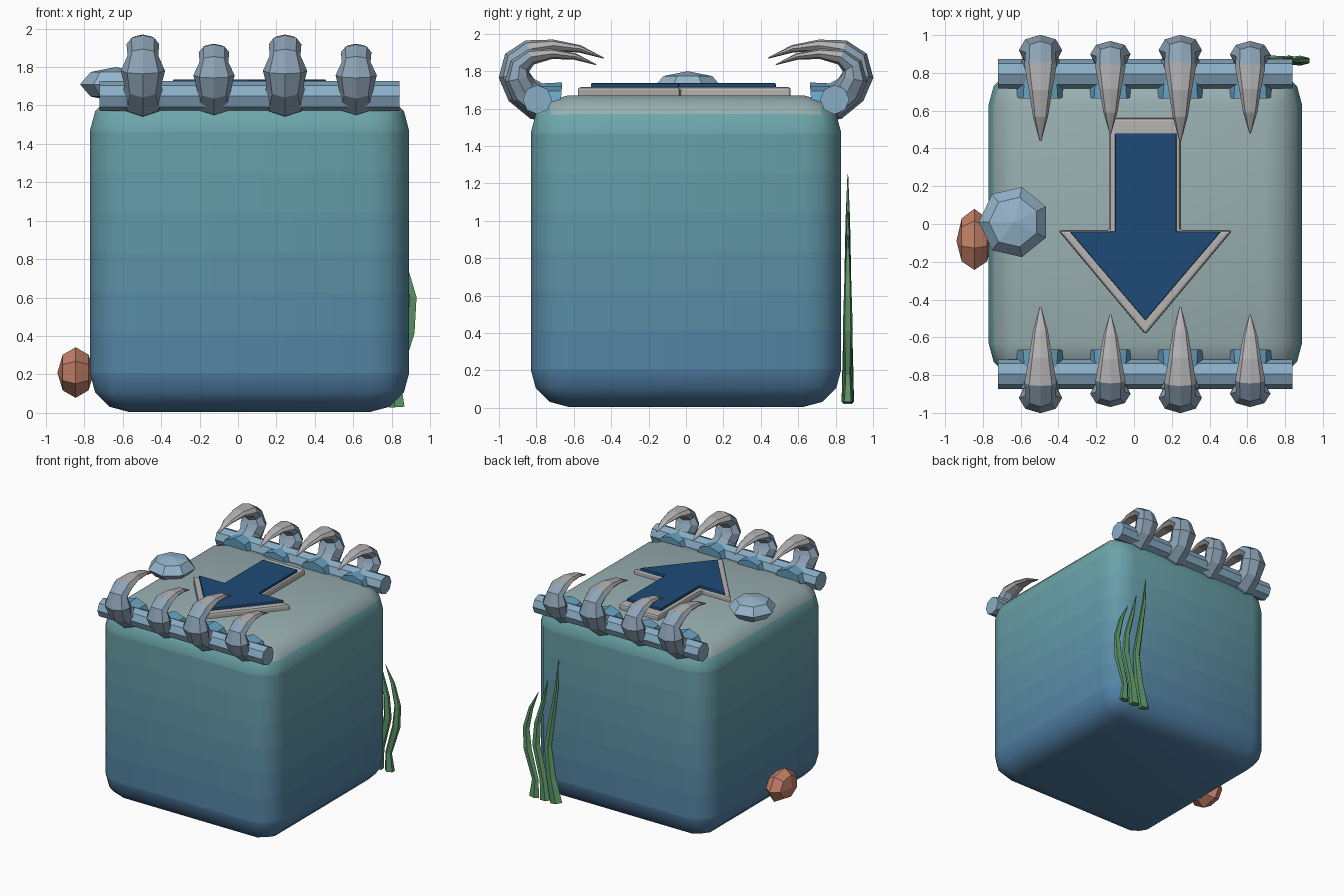
import bpy, bmesh
from math import sin, cos, pi
from mathutils import Vector, Matrix

if "Cube" in bpy.data.objects:
    bpy.data.objects.remove(bpy.data.objects["Cube"])


def mat(name, rgb):
    m = bpy.data.materials.new(name)
    m.diffuse_color = (*rgb, 1)
    m.use_nodes = True
    m.node_tree.nodes["Principled BSDF"].inputs["Base Color"].default_value = m.diffuse_color
    return m


def mix(a, b, t):
    return tuple(p + (q - p) * t for p, q in zip(a, b))


def finish(bm, name, mats, smooth=False):
    bmesh.ops.recalc_face_normals(bm, faces=bm.faces)
    me = bpy.data.meshes.new(name)
    bm.to_mesh(me)
    bm.free()
    for m in mats:
        me.materials.append(m)
    for p in me.polygons:
        p.use_smooth = smooth
    ob = bpy.data.objects.new(name, me)
    bpy.context.collection.objects.link(ob)
    return ob


def tube(name, centres, half, side_axis, sides, mats, ring_mats=None):
    """Capped tube through centres; half = (in-plane radius, side radius) per ring."""
    bm = bmesh.new()
    c = [Vector(p) for p in centres]
    b = Vector(side_axis)
    rings = []
    for i, p in enumerate(c):
        t = (c[min(i + 1, len(c) - 1)] - c[max(i - 1, 0)]).normalized()
        n = t.cross(b)
        r, w = half[i]
        rings.append([bm.verts.new(p + n * r * cos(2 * pi * k / sides) + b * w * sin(2 * pi * k / sides))
                      for k in range(sides)])
    for i in range(len(rings) - 1):
        for k in range(sides):
            j = (k + 1) % sides
            f = bm.faces.new((rings[i][k], rings[i][j], rings[i + 1][j], rings[i + 1][k]))
            f.material_index = ring_mats[i] if ring_mats else 0
    bm.faces.new(rings[0])
    f = bm.faces.new(rings[-1])
    f.material_index = ring_mats[-1] if ring_mats else 0
    return finish(bm, name, mats)


def plate(name, outline, z0, z1, bevel, m):
    bm = bmesh.new()
    f = bm.faces.new([bm.verts.new((x, y, z0)) for x, y in outline])
    up = bmesh.ops.extrude_face_region(bm, geom=[f])
    vs = [v for v in up["geom"] if isinstance(v, bmesh.types.BMVert)]
    bmesh.ops.translate(bm, verts=vs, vec=(0, 0, z1 - z0))
    ob = finish(bm, name, [m])
    mod = ob.modifiers.new("bevel", "BEVEL")
    mod.width, mod.segments = bevel, 2
    return ob


def pebble(name, loc, size, rot, m):
    bm = bmesh.new()
    bmesh.ops.create_uvsphere(bm, u_segments=7, v_segments=4, radius=1,
                              matrix=Matrix.Translation(loc) @ Matrix.Diagonal((*size, 1)) @ rot)
    return finish(bm, name, [m])


# Colours
low, high = (.08, .21, .37), (.15, .38, .40)
BANDS = 8
body_mats = [mat(f"body_{i}", mix(low, high, i / (BANDS - 1))) for i in range(BANDS)]
body_mats.append(mat("body_top", (.32, .43, .44)))
base_blue = mat("claw_base", (.14, .36, .54))
claw_blue = mat("claw_mid", (.27, .37, .47))
claw_grey = mat("claw_tip", (.45, .45, .46))
rail_blue = mat("rail", (.25, .42, .56))
navy = mat("navy", (.013, .07, .18))
border_grey = mat("border", (.47, .46, .45))
shell_blue = mat("shell_blue", (.30, .46, .60))
orange = mat("coral", (.55, .22, .14))
green = mat("weed", (.11, .31, .14))

# Rounded body block, sliced into bands for the vertical colour fade
bm = bmesh.new()
bmesh.ops.create_cube(bm, size=1, matrix=Matrix.Translation((.06, 0, .838)) @ Matrix.Diagonal((1.66, 1.66, 1.665, 1)))
bmesh.ops.bevel(bm, geom=bm.edges[:], offset=.2, segments=3, profile=.5, affect="EDGES")
for i in range(1, BANDS):
    bmesh.ops.bisect_plane(bm, geom=bm.verts[:] + bm.edges[:] + bm.faces[:],
                           plane_co=(0, 0, 1.67 * i / BANDS), plane_no=(0, 0, 1))
bm.normal_update()
for f in bm.faces:
    z = f.calc_center_median().z
    f.material_index = BANDS if f.normal.z > .6 else min(BANDS - 1, int(z / 1.67 * BANDS))
finish(bm, "body_block", body_mats, True)

# Arrow on top: bevelled border with an inset panel
plate("arrow_border", [(-.13, .56), (-.13, -.035), (-.4, -.035), (.06, -.585), (.52, -.035), (.245, -.035), (.245, .56)],
      1.655, 1.715, .015, border_grey)
plate("arrow_panel", [(-.1, .48), (-.1, -.04), (-.34, -.04), (.06, -.51), (.46, -.04), (.225, -.04), (.225, .48)],
      1.69, 1.736, .005, navy)

# Claw profile: outward y, z, in-plane radius, side radius
CLAW = [(.67, 1.63, .11, .13), (.80, 1.64, .10, .12), (.88, 1.70, .09, .095), (.92, 1.78, .083, .115),
        (.91, 1.86, .066, .08), (.84, 1.918, .05, .085), (.71, 1.937, .032, .062),
        (.57, 1.92, .02, .04), (.44, 1.87, .003, .005)]
PIVOT_Y, PIVOT_Z = .75, 1.60

for s, row in ((-1, "front"), (1, "back")):
    # Rail along the edge
    tube(f"{row}_rail", [(-.72, s * .795, 1.648), (.84, s * .795, 1.648)], [(.078, .078)] * 2,
         (0, 1, 0), 8, [rail_blue])
    # Alternating large and small claws curling inwards
    for i, x in enumerate((-.495, -.125, .245, .615)):
        k = .87 if i % 2 else 1
        tube(f"{row}_claw_{i + 1}",
             [(x, s * (PIVOT_Y + (y - PIVOT_Y) * (k if y > .67 or y < .6 else 1)), PIVOT_Z + (z - PIVOT_Z) * k)
              for y, z, r, w in CLAW],
             [(r * k, w * (k + 1) / 2) for y, z, r, w in CLAW],
             (1, 0, 0), 8, [base_blue, claw_blue, claw_grey], [0, 1, 1, 1, 1, 2, 2, 2])

# Shells
pebble("top_shell", (-.635, .01, 1.71), (.187, .19, .09), Matrix.Rotation(pi / 2, 4, "Z"), shell_blue)
pebble("side_shell", (-.845, -.09, .21), (.095, .17, .135), Matrix.Rotation(pi / 2, 4, "Y"), orange)

# Seaweed blades on the back: x, z, half width, half depth
WEED = {
    "short": [(.83, .03, .045, .03), (.82, .18, .03, .018), (.89, .42, .036, .028), (.905, .6, .03, .022),
              (.86, .78, .02, .015), (.79, .93, .002, .002)],
    "middle": [(.72, .03, .05, .035), (.74, .2, .035, .028), (.81, .48, .036, .025), (.80, .66, .028, .02),
               (.74, .88, .018, .014), (.70, 1.06, .002, .002)],
    "tall": [(.62, .03, .055, .035), (.67, .25, .042, .03), (.70, .5, .034, .022), (.66, .75, .026, .018),
             (.62, 1.0, .018, .013), (.60, 1.25, .002, .002)],
}
for n, pts in WEED.items():
    tube(f"{n}_seaweed_blade", [(x, .865, z) for x, z, w, d in pts], [(w, d) for x, z, w, d in pts],
         (0, 1, 0), 5, [green])
